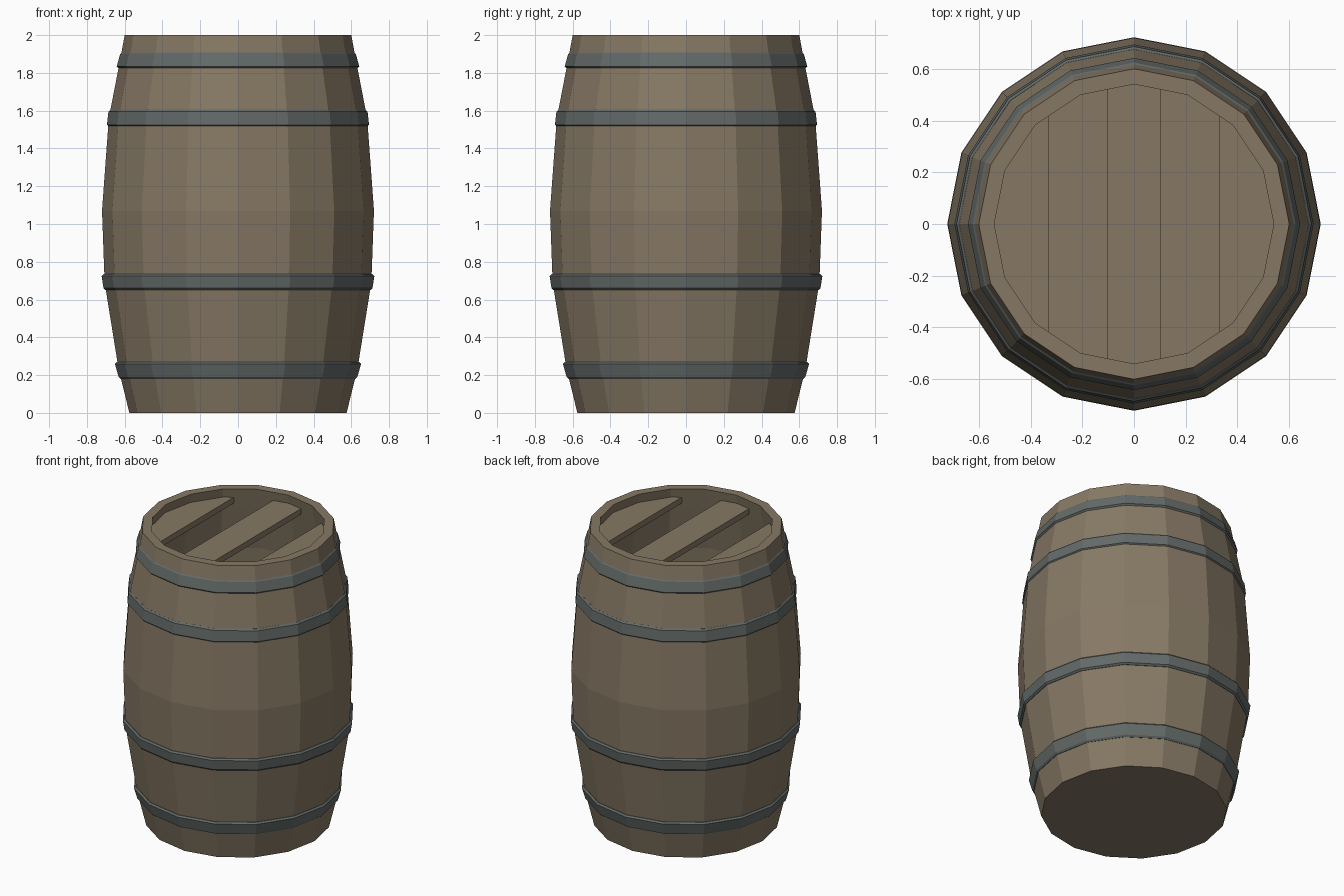
import bpy, bmesh, math
from mathutils import Vector

SIDES = 16

cube = bpy.data.objects.get("Cube")
if cube:
    bpy.data.objects.remove(cube, do_unlink=True)


def make_material(name, rgb, rough, metallic=0.0):
    mat = bpy.data.materials.new(name)
    mat.use_nodes = True
    mat.diffuse_color = (*rgb, 1)
    bsdf = mat.node_tree.nodes["Principled BSDF"]
    bsdf.inputs["Base Color"].default_value = (*rgb, 1)
    bsdf.inputs["Roughness"].default_value = rough
    bsdf.inputs["Metallic"].default_value = metallic
    return mat


wood = make_material("weathered wood", (0.24, 0.19, 0.128), 0.8)
iron = make_material("dull iron", (0.125, 0.145, 0.14), 0.6)


def finish(bm, name, mat):
    bmesh.ops.remove_doubles(bm, verts=bm.verts, dist=0.0001)
    bmesh.ops.recalc_face_normals(bm, faces=bm.faces)
    mesh = bpy.data.meshes.new(name)
    bm.to_mesh(mesh)
    bm.free()
    mesh.materials.append(mat)
    obj = bpy.data.objects.new(name, mesh)
    bpy.context.collection.objects.link(obj)
    return obj


def circle_points(radius, z):
    angles = [math.tau * i / SIDES for i in range(SIDES)]
    return [Vector((radius * math.cos(a), radius * math.sin(a), z)) for a in angles]


def lathe(name, profile, mat, closed=False):
    """Turn a (radius, height) profile about the z axis; radius 0 closes an end."""
    bm = bmesh.new()
    rings = []
    for radius, z in profile:
        if radius == 0:
            rings.append([bm.verts.new((0, 0, z))] * SIDES)
        else:
            rings.append([bm.verts.new(p) for p in circle_points(radius, z)])
    pairs = list(zip(rings, rings[1:]))
    if closed:
        pairs.append((rings[-1], rings[0]))
    for low, high in pairs:
        for i in range(SIDES):
            j = (i + 1) % SIDES
            corners = list(dict.fromkeys((low[i], low[j], high[j], high[i])))
            bm.faces.new(corners)
    return finish(bm, name, mat)


# Hollow barrel body: outer staves, flat rim, inner wall and floor
outer = [(0.575, 0), (0.632, 0.23), (0.706, 0.69), (0.72, 1.07),
         (0.684, 1.56), (0.624, 1.87), (0.60, 2.0)]
inner = [(r - 0.06, z) for r, z in reversed(outer[1:])]
inner[-1] = (0.56, 0.2)
lathe("barrel_body", [(0, 0)] + outer + inner + [(0, 0.2)], wood)

# Iron hoops: bottom height, top height, bottom radius, top radius
hoops = {
    "bottom_hoop": (0.18, 0.27, 0.632, 0.652),
    "lower_hoop": (0.65, 0.735, 0.712, 0.722),
    "upper_hoop": (1.515, 1.605, 0.694, 0.686),
    "top_hoop": (1.825, 1.91, 0.642, 0.624),
}
EDGE, DEPTH = 0.01, 0.03
for name, (z0, z1, r0, r1) in hoops.items():
    section = [(r0 - DEPTH, z0), (r0 - EDGE, z0), (r0, z0 + EDGE),
               (r1, z1 - EDGE), (r1 - EDGE, z1), (r1 - DEPTH, z1)]
    lathe(name, section, iron, closed=True)


# Spaced lid planks, cut from a disc that fits inside the rim
def lid_plank(name, x0, x1, top=1.94, thickness=0.04):
    bm = bmesh.new()
    bm.faces.new([bm.verts.new(p) for p in circle_points(0.548, top)])
    for x, direction in ((x0, -1), (x1, 1)):
        bmesh.ops.bisect_plane(bm, geom=bm.verts[:] + bm.edges[:] + bm.faces[:],
                               plane_co=(x, 0, 0), plane_no=(direction, 0, 0),
                               clear_outer=True)
    slab = bmesh.ops.extrude_face_region(bm, geom=bm.faces[:])["geom"]
    moved = [v for v in slab if isinstance(v, bmesh.types.BMVert)]
    bmesh.ops.translate(bm, verts=moved, vec=(0, 0, -thickness))
    finish(bm, name, wood)


lid_plank("lid_plank_right", -0.7, -0.33)
lid_plank("lid_plank_middle", -0.105, 0.105)
lid_plank("lid_plank_left", 0.33, 0.7)
